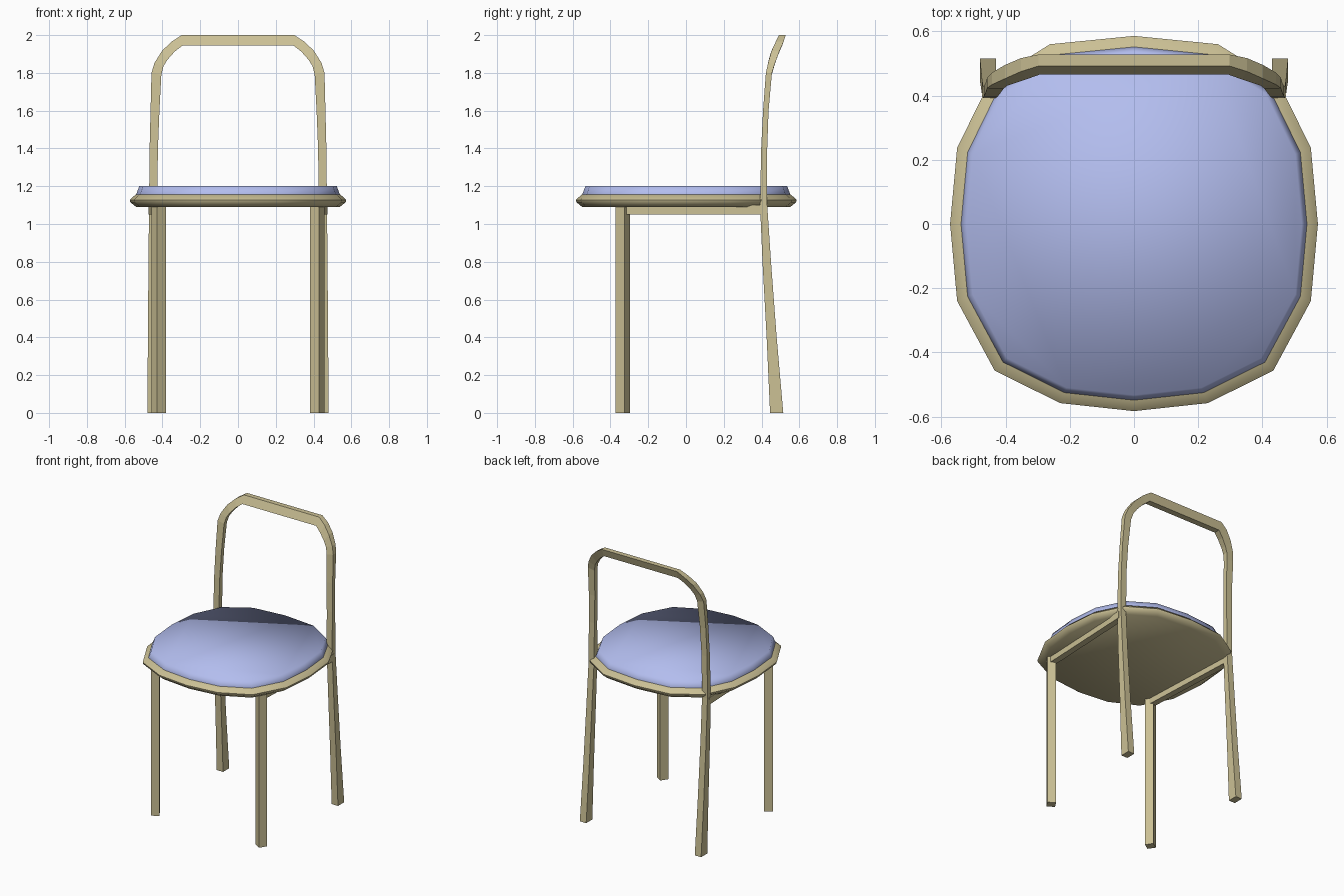
import bpy, bmesh, math

if "Cube" in bpy.data.objects:
    bpy.data.objects.remove(bpy.data.objects["Cube"])


def material(name, rgb):
    m = bpy.data.materials.new(name)
    m.diffuse_color = (*rgb, 1)
    m.use_nodes = True
    m.node_tree.nodes["Principled BSDF"].inputs["Base Color"].default_value = m.diffuse_color
    return m


wood = material("wood", (0.60, 0.53, 0.30))
fabric = material("fabric", (0.45, 0.51, 0.86))


def loft(name, rings, mat, smooth=None):
    """Skin a list of equal-sized rings and cap both ends."""
    bm = bmesh.new()
    vs = [[bm.verts.new(p) for p in r] for r in rings]
    n = len(rings[0])
    for a, b in zip(vs, vs[1:]):
        for i in range(n):
            j = (i + 1) % n
            bm.faces.new((a[i], a[j], b[j], b[i]))
    bm.faces.new(vs[0][::-1])
    bm.faces.new(vs[-1])
    bmesh.ops.recalc_face_normals(bm, faces=bm.faces)
    me = bpy.data.meshes.new(name)
    bm.to_mesh(me)
    bm.free()
    me.materials.append(mat)
    ob = bpy.data.objects.new(name, me)
    bpy.context.collection.objects.link(ob)
    if smooth:
        bpy.ops.object.select_all(action='DESELECT')
        bpy.context.view_layer.objects.active = ob
        ob.select_set(True)
        bpy.ops.object.shade_smooth_by_angle(angle=math.radians(smooth))
    return ob


def interp(table, z):
    for (z0, *a), (z1, *b) in zip(table, table[1:]):
        if z <= z1:
            t = (z - z0) / (z1 - z0)
            return [p + (q - p) * t for p, q in zip(a, b)]
    return table[-1][1:]


# Sixteen-sided rounded-square seat outline, right half from front to back
half = [(0, -.583), (.23, -.558), (.434, -.457), (.551, -.24), (.573, 0),
        (.551, .237), (.45, .443), (.262, .56), (0, .586)]
outline = half + [(-x, y) for x, y in half[-2:0:-1]]


def seat_ring(inset, z):
    return [(x * (1 - inset / .573), y * (1 - inset / .583), z) for x, y in outline]


# Seat rim and cushion
loft("seat_rim", [seat_ring(.034, 1.09), seat_ring(.003, 1.115), seat_ring(0, 1.128),
                  seat_ring(.032, 1.157)], wood, 60)
loft("seat_cushion", [seat_ring(.036, 1.12), seat_ring(.034, 1.157),
                      seat_ring(.05, 1.2)], fabric, 89)

# Back frame: one bent bar forming both rear legs and the top rail
# depth table: z, front y, back y
depth = [(0, .445, .515), (.4, .427, .48), (.8, .405, .45), (1.1, .392, .43),
         (1.4, .398, .43), (1.6, .408, .437), (1.8, .423, .455), (1.9, .445, .487),
         (1.95, .468, .512), (2.0, .492, .528)]
# outer x, z, inner x, z
side = [(.48, 0, .43, 0), (.477, .4, .43, .4), (.474, .8, .43, .8), (.471, 1.1, .428, 1.1),
        (.468, 1.4, .424, 1.4), (.463, 1.6, .416, 1.6), (.458, 1.8, .406, 1.79),
        (.442, 1.853, .395, 1.835), (.402, 1.917, .373, 1.87), (.352, 1.965, .336, 1.912),
        (.298, 2.0, .292, 1.946)]
rings = []
for xo, zo, xi, zi in side:
    fo, bo = interp(depth, zo)
    fi, bi = interp(depth, zi)
    rings.append([(xo, fo, zo), (xo, bo, zo), (xi, bi, zi), (xi, fi, zi)])
rings += [[(-x, y, z) for x, y, z in r] for r in rings[::-1]]
loft("back_frame", rings, wood)

# Front legs (turned square bars) and the side rails under the seat
for s, label in ((1, "right"), (-1, "left")):
    def leg_ring(z):
        return [(s * (.42 + .04 * math.cos(a)), -.335 + .04 * math.sin(a), z)
                for a in (math.radians(12 + 90 * k) for k in range(4))]
    loft("front_leg_" + label, [leg_ring(0), leg_ring(1.095)], wood)

    def rail_ring(x, y):
        return [(s * (x + dx), y, z) for dx, z in
                ((-.022, 1.05), (.022, 1.05), (.022, 1.1), (-.022, 1.1))]
    loft("side_rail_" + label, [rail_ring(.42, -.325), rail_ring(.452, .41)], wood)
